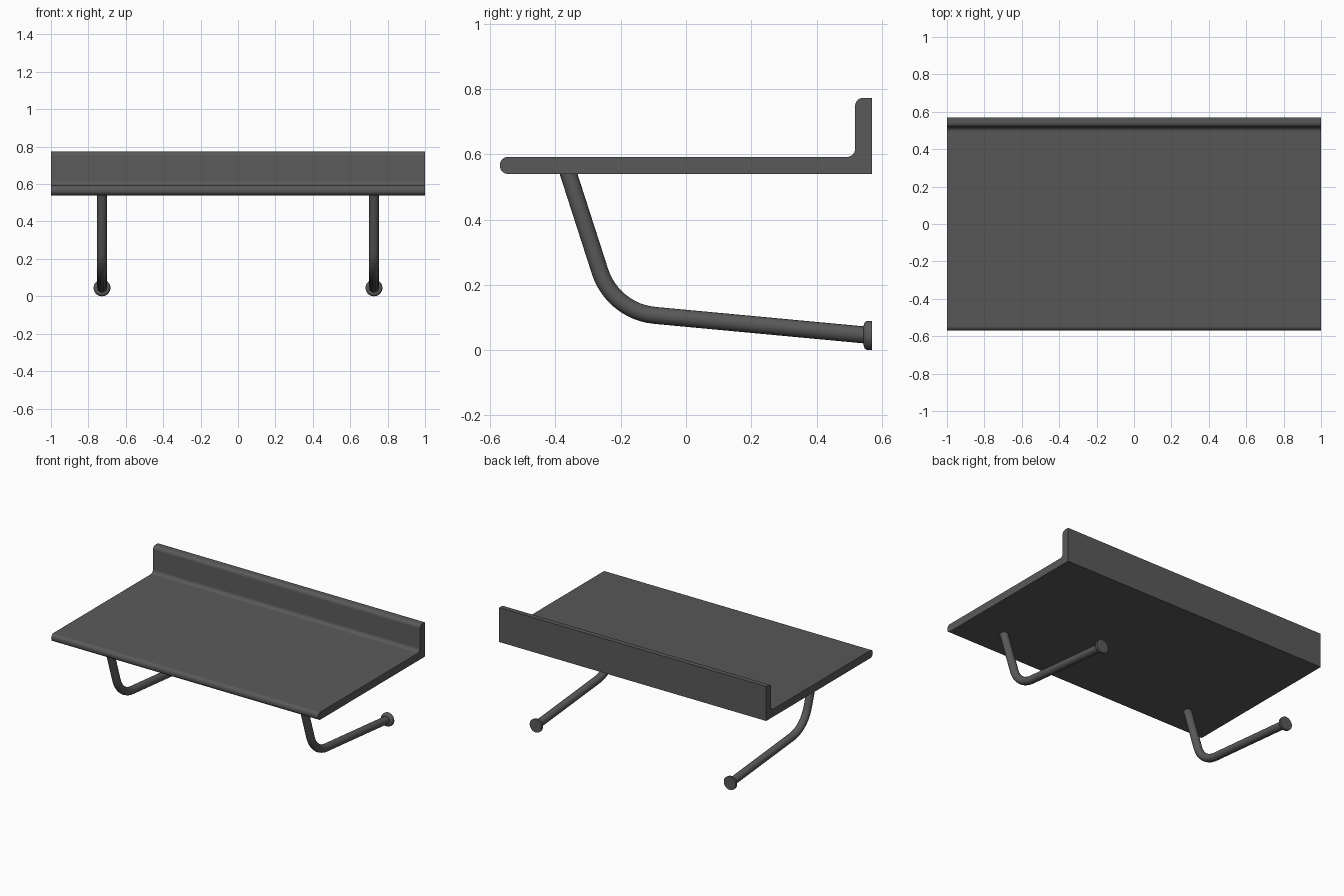
import bpy, bmesh, math
from mathutils import Vector

cube = bpy.data.objects.get("Cube")
if cube:
    bpy.data.objects.remove(cube)

# One dark grey finish for every part
finish = bpy.data.materials.new("dark_grey")
finish.use_nodes = True
colour = (0.1, 0.1, 0.1, 1)
finish.diffuse_color = colour
finish.node_tree.nodes["Principled BSDF"].inputs["Base Color"].default_value = colour


def fillet(before, corner, after, radius, steps=8):
    """Points of an arc that rounds a corner."""
    before, corner, after = Vector(before), Vector(corner), Vector(after)
    u, v = (before - corner).normalized(), (after - corner).normalized()
    half = u.angle(v) / 2
    centre = corner + (u + v).normalized() * radius / math.sin(half)
    start = corner + u * radius / math.tan(half) - centre
    end = corner + v * radius / math.tan(half) - centre
    sweep = start.angle(end)
    return [centre + (start * math.sin((1 - i / steps) * sweep)
                      + end * math.sin(i / steps * sweep)) / math.sin(sweep)
            for i in range(steps + 1)]


def finish_object(obj):
    """Give an object its colour and smooth shading."""
    obj.data.materials.clear()
    obj.data.materials.append(finish)
    bpy.ops.object.select_all(action="DESELECT")
    obj.select_set(True)
    bpy.context.view_layer.objects.active = obj
    bpy.ops.object.shade_smooth_by_angle(angle=math.radians(35))


def add_mesh(name, bm):
    bmesh.ops.recalc_face_normals(bm, faces=bm.faces)
    mesh = bpy.data.meshes.new(name)
    bm.to_mesh(mesh)
    bm.free()
    obj = bpy.data.objects.new(name, mesh)
    bpy.context.collection.objects.link(obj)
    finish_object(obj)


# Shelf with upturned back lip: (y, z, corner radius) profile swept along x
corners = [(-0.57, 0.54, 0.024), (0.57, 0.54, 0), (0.57, 0.773, 0),
           (0.518, 0.773, 0.025), (0.518, 0.592, 0.025), (-0.57, 0.592, 0.024)]
outline = []
for i, (y, z, radius) in enumerate(corners):
    if radius:
        before, after = corners[i - 1][:2], corners[(i + 1) % len(corners)][:2]
        outline += fillet(before, (y, z), after, radius)
    else:
        outline.append(Vector((y, z)))
bm = bmesh.new()
end_face = bm.faces.new([bm.verts.new((-1, p.x, p.y)) for p in outline])
swept = bmesh.ops.extrude_face_region(bm, geom=[end_face], use_keep_orig=True)
bmesh.ops.translate(bm, vec=(2, 0, 0),
                    verts=[g for g in swept["geom"] if isinstance(g, bmesh.types.BMVert)])
add_mesh("shelf", bm)

# Bent support tubes with round wall flanges
top, bend, wall = (-0.363, 0.55), (-0.224, 0.1185), (0.56, 0.0455)
path = [Vector(top)] + fillet(top, bend, wall, 0.195, 12) + [Vector(wall)]
for side, x in (("right", -0.727), ("left", 0.727)):
    curve = bpy.data.curves.new(side + "_support_tube", "CURVE")
    curve.dimensions = "3D"
    curve.bevel_depth = 0.026
    curve.bevel_resolution = 6
    curve.use_fill_caps = True
    spline = curve.splines.new("POLY")
    spline.points.add(len(path) - 1)
    for point, p in zip(spline.points, path):
        point.co = (x, p.x, p.y, 1)
    tube = bpy.data.objects.new(side + "_support_tube", curve)
    bpy.context.collection.objects.link(tube)
    bpy.ops.object.select_all(action="DESELECT")
    tube.select_set(True)
    bpy.context.view_layer.objects.active = tube
    bpy.ops.object.convert(target="MESH")
    finish_object(bpy.context.view_layer.objects.active)

    # Flange disc, front rim rounded
    bm = bmesh.new()
    bmesh.ops.create_cone(bm, cap_ends=True, segments=32, radius1=0.045,
                          radius2=0.045, depth=0.026)
    rim = [e for e in bm.edges if all(v.co.z > 0 for v in e.verts)]
    bmesh.ops.bevel(bm, geom=rim, offset=0.015, segments=4, profile=0.5, affect="EDGES")
    for v in bm.verts:
        v.co = (x + v.co.x, 0.557 - v.co.z, 0.045 + v.co.y)
    add_mesh(side + "_wall_flange", bm)
